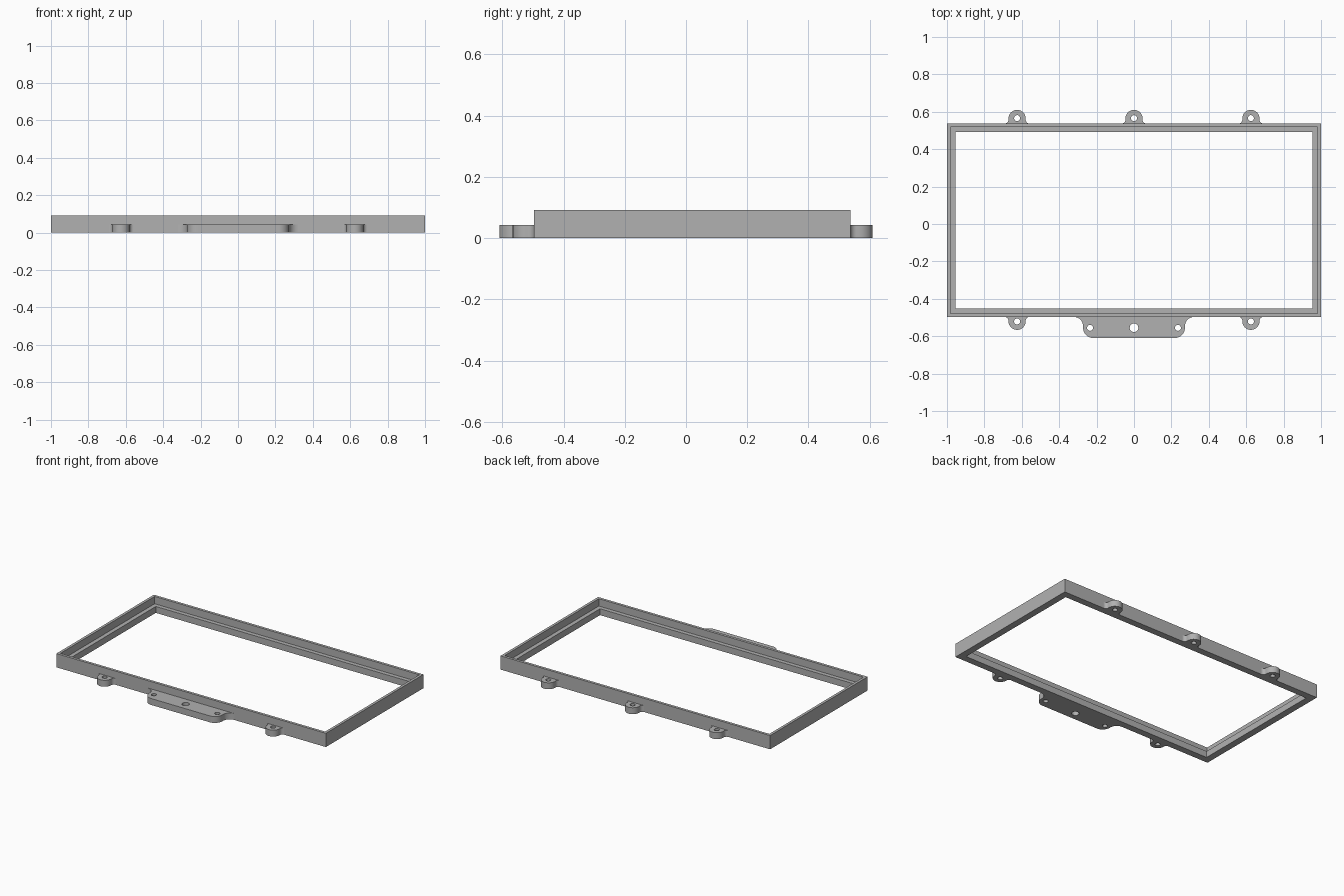
import bpy, bmesh
from math import pi, cos, sin

cube = bpy.data.objects.get("Cube")
if cube:
    bpy.data.objects.remove(cube, do_unlink=True)

FRONT, BACK = -0.497, 0.537      # outer faces of the frame
HEIGHT, LEDGE = 0.092, 0.043     # rim height, ledge and tab height

grey = bpy.data.materials.new("plain grey")
grey.use_nodes = True
grey.diffuse_color = (0.44, 0.44, 0.44, 1)
grey.node_tree.nodes["Principled BSDF"].inputs["Base Color"].default_value = grey.diffuse_color


def finish(bm, name):
    bmesh.ops.recalc_face_normals(bm, faces=bm.faces)
    mesh = bpy.data.meshes.new(name)
    bm.to_mesh(mesh)
    bm.free()
    mesh.materials.append(grey)
    obj = bpy.data.objects.new(name, mesh)
    bpy.context.collection.objects.link(obj)
    bpy.ops.object.select_all(action='DESELECT')
    obj.select_set(True)
    bpy.context.view_layer.objects.active = obj
    bpy.ops.object.shade_smooth_by_angle(angle=pi / 6)
    return obj


def arc(cx, cy, r, start, end, steps=10):
    angles = [start + (end - start) * i / steps for i in range(steps + 1)]
    return [(cx + r * cos(a), cy + r * sin(a)) for a in angles]


def build_frame():
    """Sweep a stepped section (inset, height) around the rectangle."""
    section = [(0, 0), (0, HEIGHT), (0.018, HEIGHT), (0.018, LEDGE), (0.046, LEDGE), (0.046, 0)]
    bm = bmesh.new()
    rings = []
    for d, z in section:
        x, y0, y1 = 1 - d, FRONT + d, BACK - d
        rings.append([bm.verts.new((px, py, z)) for px, py in ((-x, y0), (x, y0), (x, y1), (-x, y1))])
    for a, b in zip(rings, rings[1:] + rings[:1]):
        for i in range(4):
            j = (i + 1) % 4
            bm.faces.new((a[i], a[j], b[j], b[i]))
    finish(bm, "frame")


def build_tab(name, x, base, side, half, depth, corner, fillet, holes):
    """Flat lug with flared root, rounded outer corners and drilled holes."""
    right = [(half + fillet, -0.004)]
    right += arc(half + fillet, fillet, fillet, 1.5 * pi, pi)
    right += arc(half - corner, depth - corner, corner, 0, pi / 2, 14)
    loops = [right + [(-u, v) for u, v in reversed(right)]]
    loops += [arc(u, v, r, 0, 2 * pi, 32)[:-1] for u, v, r in holes]

    bm = bmesh.new()
    for loop in loops:
        verts = [bm.verts.new((x + u, base + side * v, 0)) for u, v in loop]
        for a, b in zip(verts, verts[1:] + verts[:1]):
            bm.edges.new((a, b))
    bmesh.ops.remove_doubles(bm, verts=bm.verts, dist=1e-5)
    bmesh.ops.triangle_fill(bm, edges=bm.edges[:], use_beauty=True)
    top = bmesh.ops.extrude_face_region(bm, geom=bm.faces[:], use_keep_orig=True)
    moved = [g for g in top["geom"] if isinstance(g, bmesh.types.BMVert)]
    bmesh.ops.translate(bm, verts=moved, vec=(0, 0, LEDGE))
    finish(bm, name)


build_frame()

# Screw tabs along the back and the front
for label, x in (("right", -0.625), ("middle", 0), ("left", 0.625)):
    build_tab("back_tab_" + label, x, BACK, 1, 0.046, 0.073, 0.046, 0.02, [(0, 0.029, 0.016)])
    if x:
        build_tab("front_tab_" + label, x, FRONT, -1, 0.046, 0.069, 0.046, 0.02, [(0, 0.024, 0.016)])

# Wide mounting plate at the front centre
build_tab("mounting_plate", 0, FRONT, -1, 0.272, 0.113, 0.055, 0.05,
          [(0, 0.058, 0.023), (-0.235, 0.058, 0.016), (0.235, 0.058, 0.016)])
